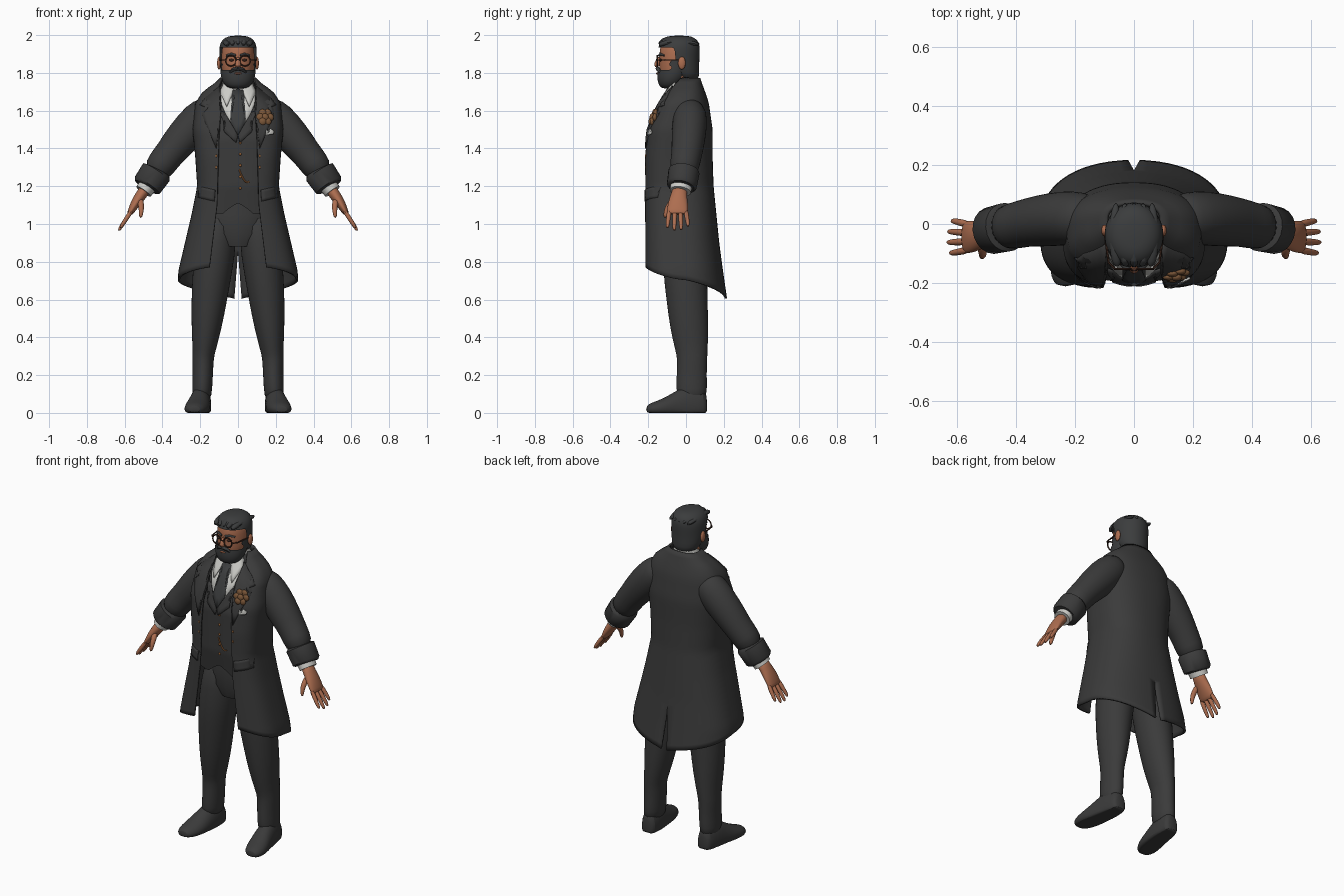
import bpy, bmesh
from math import sin, cos, asin, pi, sqrt
from mathutils import Vector

cube = bpy.data.objects.get("Cube")
if cube:
    bpy.data.objects.remove(cube)
parts = []


def material(name, *rgb):
    m = bpy.data.materials.new(name)
    m.use_nodes = True
    m.diffuse_color = (*rgb, 1)
    m.node_tree.nodes["Principled BSDF"].inputs["Base Color"].default_value = (*rgb, 1)
    return m


CLOTH = material("charcoal cloth", .043, .043, .043)
HAIR = material("dark hair", .044, .046, .047)
SKIN = material("warm skin", .42, .155, .08)
LINEN = material("white linen", .6, .6, .57)
FLOWER = material("brown flower", .2, .095, .04)
BRASS = material("brass", .33, .13, .04)
FRAME = material("dark frame", .05, .022, .014)


def finish(name, bm, mat, mirror=False, solid=0, sub=0):
    bmesh.ops.recalc_face_normals(bm, faces=bm.faces)
    me = bpy.data.meshes.new(name)
    bm.to_mesh(me)
    bm.free()
    me.materials.append(mat)
    ob = bpy.data.objects.new(name, me)
    bpy.context.scene.collection.objects.link(ob)
    if mirror:
        ob.modifiers.new("mirror", "MIRROR").merge_threshold = .0005
    if solid:
        mod = ob.modifiers.new("thickness", "SOLIDIFY")
        mod.thickness, mod.offset = solid, 0
    if sub:
        ob.modifiers.new("smooth", "SUBSURF").levels = sub
        ob.modifiers["smooth"].render_levels = sub
    parts.append(ob)
    return ob


def tube(name, path, mat, axis=None, ref=(0, 1, 0), n=20, drop=None, floor=None, **kw):
    """Loft of elliptical rings; each path row is x, y, z, side radius, ref radius."""
    bm = bmesh.new()
    pts = [Vector(p[:3]) for p in path]
    rings = []
    for i, p in enumerate(path):
        t = Vector(axis) if axis else (pts[min(i + 1, len(pts) - 1)] - pts[max(i - 1, 0)]).normalized()
        v = Vector(ref)
        v = (v - t * v.dot(t)).normalized()
        u = v.cross(t)
        ring = [pts[i] + u * p[3] * cos(2 * pi * k / n) + v * p[4] * sin(2 * pi * k / n) for k in range(n)]
        if floor is not None:
            for q in ring:
                q.z = max(q.z, floor)
        rings.append([bm.verts.new(q) for q in ring])
    for a, b in zip(rings, rings[1:]):
        for k in range(n):
            bm.faces.new((a[k], a[k - 1], b[k - 1], b[k]))
    bm.faces.new(rings[0])
    bm.faces.new(rings[-1])
    if drop:
        gone = [f for f in bm.faces if drop(f.calc_center_median())]
        bmesh.ops.delete(bm, geom=gone, context="FACES")
    return finish(name, bm, mat, **kw)


def stack(name, rows, mat, **kw):
    """Level rings on the centre line; each row is z, y, x radius, y radius."""
    return tube(name, [(0, y, z, rx, ry) for z, y, rx, ry in rows], mat, axis=(0, 0, 1), **kw)


def blob(name, loc, size, mat, **kw):
    bm = bmesh.new()
    bmesh.ops.create_uvsphere(bm, u_segments=14, v_segments=9, radius=1)
    for v in bm.verts:
        v.co = Vector(loc) + Vector(a * b for a, b in zip(v.co, size))
    return finish(name, bm, mat, **kw)


def interp(table, z):
    for a, b in zip(table, table[1:]):
        if z >= b[0]:
            f = min(1, max(0, (a[0] - z) / (a[0] - b[0])))
            return [p + (q - p) * f for p, q in zip(a[1:], b[1:])]
    return list(table[-1][1:])


FRONT, BACK = .6, .85   # squareness of garment cross-sections


def front(table, x, z):
    rx, yf, yb = interp(table, z)
    c = sqrt(max(0, 1 - min(1, abs(x) / rx) ** (2 / FRONT)))
    return (yf + yb) / 2 - (yb - yf) / 2 * c ** FRONT


def garment(name, table, edge, hem, slit, solid, cols=36, rows=40):
    """Half garment from front edge to centre back, mirrored."""
    bm = bmesh.new()
    grid = []
    for j in range(cols + 1):
        s = j / cols
        col = []
        for k in range(rows + 1):
            z = table[0][0] + (hem(s) - table[0][0]) * k / rows
            rx, yf, yb = interp(table, z)
            a0 = asin(min(1, edge(z) / rx) ** (1 / FRONT))
            a = a0 + (pi - a0) * s ** 1.3
            e = FRONT if a < pi / 2 else BACK
            x = rx * max(0, sin(a)) ** e
            c = abs(cos(a)) ** e * (1 if a < pi / 2 else -1)
            if s == 1:
                x = slit(z)
            col.append(bm.verts.new((x, (yf + yb) / 2 - (yb - yf) / 2 * c, z)))
        grid.append(col)
    for p, q in zip(grid, grid[1:]):
        for k in range(rows):
            bm.faces.new((p[k], p[k + 1], q[k + 1], q[k]))
    return finish(name, bm, mat=CLOTH, mirror=True, solid=solid)


def panel(name, table, outline, mat, lift, mirror=True):
    """Thin plate laid on the front of a garment; outline is x, z pairs."""
    bm = bmesh.new()
    f = bm.faces.new([bm.verts.new((x, 0, z)) for x, z in outline])
    bmesh.ops.triangulate(bm, faces=[f])
    bmesh.ops.subdivide_edges(bm, edges=bm.edges[:], cuts=3, use_grid_fill=True)
    for v in bm.verts:
        v.co.y = front(table, v.co.x, v.co.z) - lift
    return finish(name, bm, mat, mirror=mirror, solid=.008)


# Waistcoat and long coat: height, half width, front y, back y
VEST = [(1.76, .08, -.05, .05), (1.66, .12, -.115, .08), (1.56, .17, -.165, .1),
        (1.45, .19, -.195, .12), (1.2, .18, -.195, .12), (1.04, .19, -.17, .12)]
COAT = [(1.77, .09, -.04, .07), (1.74, .12, -.06, .08), (1.7, .18, -.09, .095), (1.64, .22, -.14, .115),
        (1.5, .235, -.2, .135), (1.35, .22, -.215, .135), (1.2, .21, -.215, .14), (1.05, .24, -.215, .155),
        (.9, .275, -.215, .17), (.75, .31, -.215, .19), (.6, .32, -.215, .212)]
EDGE = [(1.77, .08), (1.7, .11), (1.6, .09), (1.45, .1), (1.1, .11), (.77, .15)]
garment("waistcoat", VEST, lambda z: 0, lambda s: 1.11 - .4 * s if s < .15 else 1.05 + .03 * s, lambda z: 0, 0)
garment("long_coat", COAT, lambda z: interp(EDGE, z)[0], lambda s: .77 - .165 * s ** 1.5,
        lambda z: max(0, .85 - z) * .08, .012)
panel("coat_lapels", COAT, [(.095, 1.73), (.17, 1.67), (.2, 1.63), (.16, 1.61), (.19, 1.58),
                            (.115, 1.4), (.09, 1.6)], CLOTH, .01)
panel("pocket_flaps", COAT, [(.12, 1.18), (.205, 1.2), (.21, 1.14), (.125, 1.12)], CLOTH, .008)
panel("waistcoat_lapels", VEST, [(.1, 1.6), (.07, 1.59), (0, 1.47), (.01, 1.43), (.075, 1.49), (.07, 1.52)], CLOTH, .012)

# Shirt, tie and breast decoration
stack("shirt_collar", [(1.68, -.005, .085, .078), (1.74, -.005, .08, .074), (1.775, -.005, .068, .066)], LINEN)
panel("shirt_front", VEST, [(0, 1.74), (.078, 1.74), (.1, 1.66), (.065, 1.58), (0, 1.48)], LINEN, .006)
panel("collar_wings", VEST, [(.02, 1.71), (.07, 1.755), (.095, 1.7), (.06, 1.62)], LINEN, .014)
panel("necktie", VEST, [(0, 1.715), (.028, 1.705), (.018, 1.665), (.04, 1.54), (0, 1.47)], HAIR, .018)
panel("pocket_square", COAT, [(.145, 1.47), (.15, 1.5), (.163, 1.485), (.172, 1.505), (.19, 1.49), (.185, 1.475)],
      LINEN, .012, mirror=False)
fx, fz = .143, 1.565
for i in range(6):
    x, z = fx + .026 * cos(i * pi / 3), fz + .026 * sin(i * pi / 3)
    blob("flower_petal", (x, front(COAT, x, z) - .012, z), (.021, .012, .021), FLOWER)
blob("flower_heart", (fx, front(COAT, fx, fz) - .018, fz), (.02, .013, .02), FLOWER)
for i in range(5):
    z = 1.43 - i * .06
    blob("waistcoat_button", (.012, front(VEST, 0, z) - .003, z), (.007, .005, .007), BRASS)
chain = [(.005 + .011 * i, 1.29 - .07 * sin(i * pi / 8)) for i in range(6)]
tube("watch_chain", [(x, front(VEST, x, z) - .004, z, .004, .004) for x, z in chain], BRASS, ref=(0, 1, .2), n=6)
for z in (1.42, 1.36, 1.3):
    blob("coat_button", (.115, front(COAT, .115, z) - .006, z), (.005, .004, .008), BRASS, mirror=True)

# Trousers and shoes
stack("trouser_seat", [(.88, 0, .1, .1), (.95, 0, .18, .12), (1.05, 0, .185, .12), (1.16, 0, .175, .115)], CLOTH)
tube("trouser_legs", [(.1, 0, 1.08, .09, .115), (.118, 0, .9, .112, .124), (.135, -.005, .75, .106, .118),
                      (.152, .005, .6, .096, .11), (.166, .017, .45, .081, .103), (.18, .03, .32, .06, .085),
                      (.186, .033, .29, .058, .08), (.186, .03, .2, .054, .08), (.19, .03, .13, .054, .083),
                      (.192, .03, .06, .05, .075)], CLOTH, axis=(0, 0, 1), mirror=True, sub=1)
tube("shoes", [(.19, .112, .03, .03, .05), (.19, .1, .04, .046, .09), (.195, .03, .04, .056, .12),
               (.205, -.05, .035, .06, .085), (.218, -.12, .025, .068, .05), (.228, -.18, .02, .055, .036),
               (.232, -.212, .018, .03, .02)], CLOTH, axis=(0, -1, 0), ref=(0, 0, 1), floor=0, mirror=True, sub=1)

# Arms and hands
tube("sleeves", [(.13, .02, 1.61, .07, .07), (.175, .02, 1.585, .095, .09), (.238, .02, 1.52, .1, .094),
                 (.32, .01, 1.425, .09, .088), (.36, .005, 1.375, .081, .082), (.4, -.005, 1.325, .081, .08),
                 (.445, -.015, 1.26, .072, .074)], CLOTH, mirror=True, sub=1)
tube("turned_cuffs", [(.427, -.01, 1.285, .07, .07), (.432, -.011, 1.275, .084, .083), (.48, -.022, 1.205, .08, .08),
                      (.486, -.024, 1.195, .068, .068)], CLOTH, mirror=True)
for y in (-.02, .01):
    blob("cuff_buttons", (.512, y, 1.268), (.008, .011, .008), BRASS, mirror=True)
tube("shirt_cuffs", [(.47, -.022, 1.215, .05, .06), (.5, -.03, 1.172, .046, .056)], LINEN, mirror=True)
tube("palms", [(.485, -.03, 1.195, .032, .042), (.515, -.038, 1.15, .03, .042), (.54, -.042, 1.115, .027, .054),
               (.568, -.045, 1.065, .018, .056), (.576, -.045, 1.05, .012, .05)], SKIN, mirror=True, sub=1)
for i, reach in enumerate((.88, 1, .97, .8)):
    y = -.088 + i * .029
    spread = -.01 + i * .007
    tube("fingers", [(.56, y, 1.075, .013, .014), (.56 + .033 * reach, y + spread / 2, 1.075 - .05 * reach, .013, .013),
                     (.56 + .06 * reach, y + spread, 1.075 - .09 * reach, .011, .011),
                     (.56 + .072 * reach, y + spread, 1.075 - .112 * reach, .007, .007)],
         SKIN, n=8, mirror=True, sub=1)
tube("thumbs", [(.52, -.06, 1.135, .016, .02), (.512, -.09, 1.1, .017, .017), (.512, -.107, 1.065, .014, .014),
                (.516, -.112, 1.03, .008, .008)], SKIN, ref=(1, 0, 0), n=8, mirror=True, sub=1)

# Head, hair and beard: height, y, x radius, y radius
stack("head", [(1.66, .005, .058, .06), (1.74, -.005, .06, .066), (1.765, -.045, .07, .085), (1.8, -.045, .083, .096),
               (1.85, -.04, .089, .1), (1.9, -.04, .088, .102), (1.95, -.04, .083, .097), (1.98, -.04, .05, .06)],
      SKIN, n=28, sub=1)
stack("hair", [(1.755, .012, .062, .055), (1.8, -.005, .088, .076), (1.85, -.03, .097, .1), (1.9, -.034, .1, .107),
               (1.935, -.036, .1, .11), (1.965, -.036, .092, .104), (1.987, -.036, .07, .082), (1.998, -.036, .035, .045)],
      HAIR, n=28, sub=1, drop=lambda c: c.y < -.065 and c.z < 1.94)
for i in range(-2, 3):
    x = i * .03
    h = 1.985 - abs(i) * .009
    tube("swept_lock", [(x * .9, -.142, 1.945, .008, .01), (x, -.13, h - .012, .018, .015), (x * 1.1, -.07, h, .02, .015),
                        (x * 1.1, .02, h - .008, .02, .015), (x, .075, 1.95, .008, .008)], HAIR, ref=(0, .3, 1), n=8, sub=1)
stack("beard", [(1.715, -.09, .04, .035), (1.735, -.085, .075, .062), (1.78, -.07, .092, .084), (1.815, -.06, .094, .09),
                (1.835, -.05, .095, .093), (1.865, -.045, .096, .094)], HAIR, n=28, sub=1,
      drop=lambda c: c.z > 1.86 or (c.z > 1.82 and c.y < -.08))
tube("moustache", [(0, -.15, 1.823, .011, .01), (.025, -.147, 1.818, .011, .01), (.05, -.128, 1.795, .006, .006)],
     HAIR, ref=(0, 0, 1), n=8, mirror=True)
blob("lower_lip", (0, -.152, 1.797), (.02, .006, .005), SKIN)
tube("nose", [(0, -.138, 1.885, .01, .01), (0, -.15, 1.86, .012, .014), (0, -.156, 1.842, .018, .016),
              (0, -.15, 1.83, .012, .012)], SKIN, n=10, sub=1)
blob("ears", (.1, -.022, 1.852), (.011, .02, .034), SKIN, mirror=True)
blob("eyes", (.034, -.134, 1.868), (.014, .007, .007), FRAME, mirror=True)
tube("eyebrows", [(.012, -.142, 1.892, .006, .007), (.035, -.136, 1.9, .006, .007), (.062, -.116, 1.892, .004, .005)],
     HAIR, ref=(0, 0, 1), n=8, mirror=True)

# Round spectacles
rim = [(.037 + .028 * cos(i * pi / 10), -.152, 1.864 + .028 * sin(i * pi / 10), .004, .004) for i in range(21)]
tube("spectacle_rims", rim, FRAME, n=6, mirror=True)
tube("spectacle_bridge", [(-.01, -.156, 1.87, .004, .004), (.01, -.156, 1.87, .004, .004)], FRAME, n=6)
tube("spectacle_arms", [(.064, -.152, 1.868, .004, .004), (.086, -.13, 1.868, .004, .004), (.1, -.02, 1.868, .004, .004)],
     FRAME, ref=(0, 0, 1), n=6, mirror=True)

# Soft shading with crisp folds
bpy.ops.object.select_all(action="DESELECT")
for ob in parts:
    ob.select_set(True)
bpy.context.view_layer.objects.active = parts[0]
bpy.ops.object.shade_smooth_by_angle(angle=.8)
